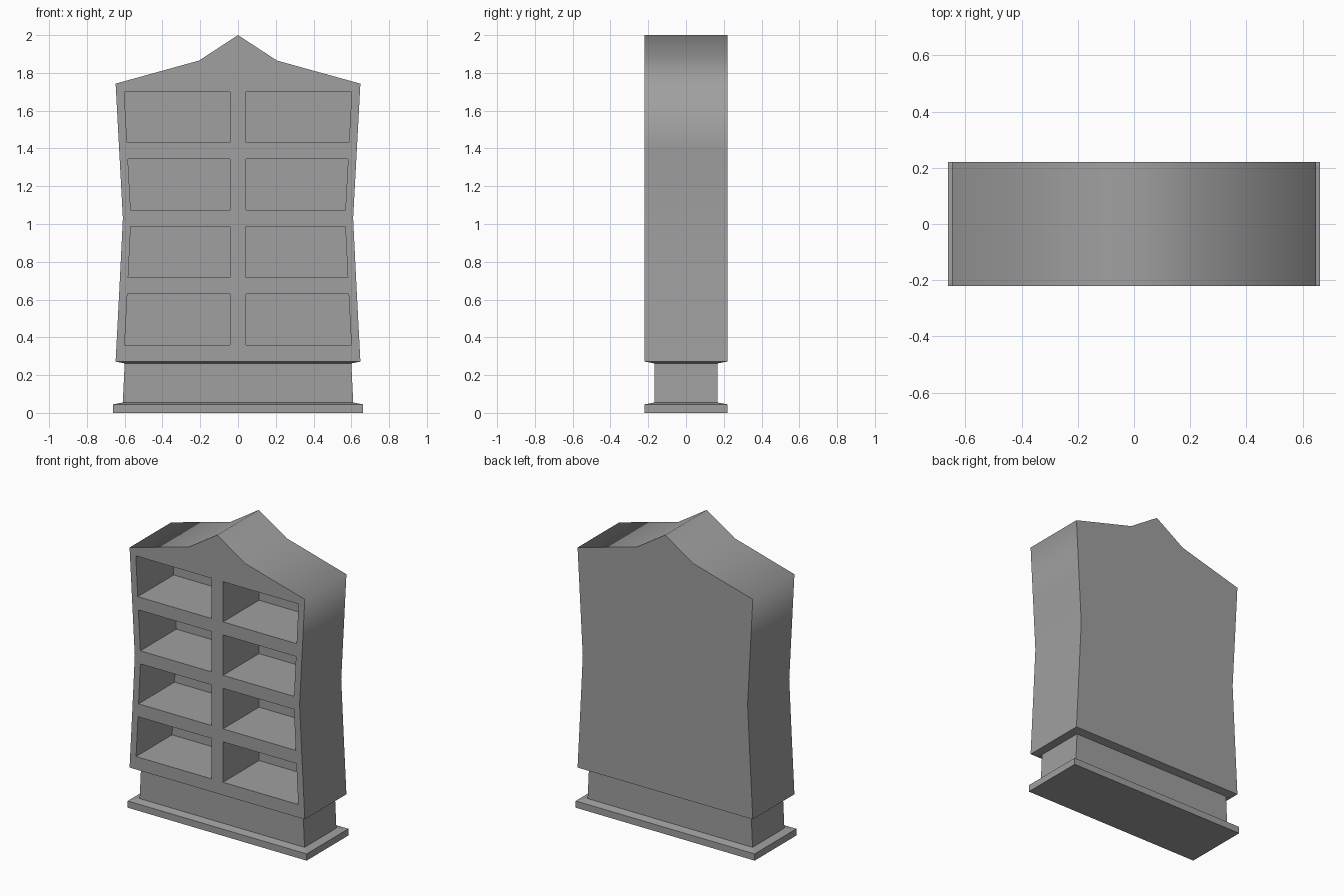
import bpy, bmesh
from mathutils import Vector

cube = bpy.data.objects.get("Cube")
if cube:
    bpy.data.objects.remove(cube, do_unlink=True)

grey = bpy.data.materials.new("plain grey")
grey.use_nodes = True
COLOR = (0.35, 0.35, 0.35, 1)
grey.diffuse_color = COLOR
grey.node_tree.nodes["Principled BSDF"].inputs["Base Color"].default_value = COLOR

DEPTH = 0.22              # half depth of the cabinet
BOTTOM, WAIST, EAVES, PEAK = 0.272, 1.02, 1.743, 2.0
SHELVES = [0.315, 0.672, 1.03, 1.387, EAVES]


def half_width(z):
    """Cabinet half width, pinched at the waist."""
    end = EAVES if z > WAIST else BOTTOM
    return 0.609 + 0.039 * abs(z - WAIST) / abs(end - WAIST)


def finish(bm, name):
    bmesh.ops.remove_doubles(bm, verts=bm.verts, dist=0.0005)
    bmesh.ops.recalc_face_normals(bm, faces=bm.faces)
    mesh = bpy.data.meshes.new(name)
    bm.to_mesh(mesh)
    bm.free()
    mesh.materials.append(grey)
    obj = bpy.data.objects.new(name, mesh)
    bpy.context.collection.objects.link(obj)
    return obj


def face(bm, points):
    return bm.faces.new([bm.verts.new(p) for p in points])


# Cabinet shell: outline running from the bottom corner to the peak
levels = [BOTTOM] + SHELVES
outline = [(half_width(z), z) for z in levels] + [(0.207, 1.865), (0, PEAK)]

bm = bmesh.new()
cells = []
for side in (-1, 1):
    # Side wall and roof, shaded as one smooth strip
    for (xa, za), (xb, zb) in zip(outline, outline[1:]):
        wall = face(bm, [(side * xa, -DEPTH, za), (side * xb, -DEPTH, zb),
                         (side * xb, DEPTH, zb), (side * xa, DEPTH, za)])
        wall.smooth = True
    # Front panels, one per compartment, above a bottom rail
    for za, zb in zip(levels, levels[1:]):
        panel = face(bm, [(0, -DEPTH, za), (side * half_width(za), -DEPTH, za),
                          (side * half_width(zb), -DEPTH, zb), (0, -DEPTH, zb)])
        if za > BOTTOM:
            cells.append(panel)
    # Gable and back
    gable = [(0, EAVES)] + outline[-3:]
    face(bm, [(side * x, -DEPTH, z) for x, z in gable])
    face(bm, [(side * x, DEPTH, z) for x, z in [(0, BOTTOM)] + outline])

bmesh.ops.remove_doubles(bm, verts=bm.verts, dist=0.0005)
bmesh.ops.recalc_face_normals(bm, faces=bm.faces)

# Open compartments: inset each panel, then push it back
bmesh.ops.inset_individual(bm, faces=cells, thickness=0.0435, use_even_offset=True)
pushed = bmesh.ops.extrude_discrete_faces(bm, faces=cells)["faces"]
for back in pushed:
    bmesh.ops.translate(bm, verts=back.verts, vec=Vector((0, 0.38, 0)))
finish(bm, "cabinet")

# Plinth: stacked rectangles (half width, half depth, height)
rings = [(0.648, DEPTH, BOTTOM), (0.6, 0.168, 0.262), (0.61, 0.168, 0.055),
         (0.662, DEPTH, 0.045), (0.662, DEPTH, 0)]
bm = bmesh.new()
loops = [[(-x, -y, z), (x, -y, z), (x, y, z), (-x, y, z)] for x, y, z in rings]
for upper, lower in zip(loops, loops[1:]):
    for i in range(4):
        j = (i + 1) % 4
        face(bm, [upper[i], upper[j], lower[j], lower[i]])
face(bm, loops[-1])
finish(bm, "plinth")
